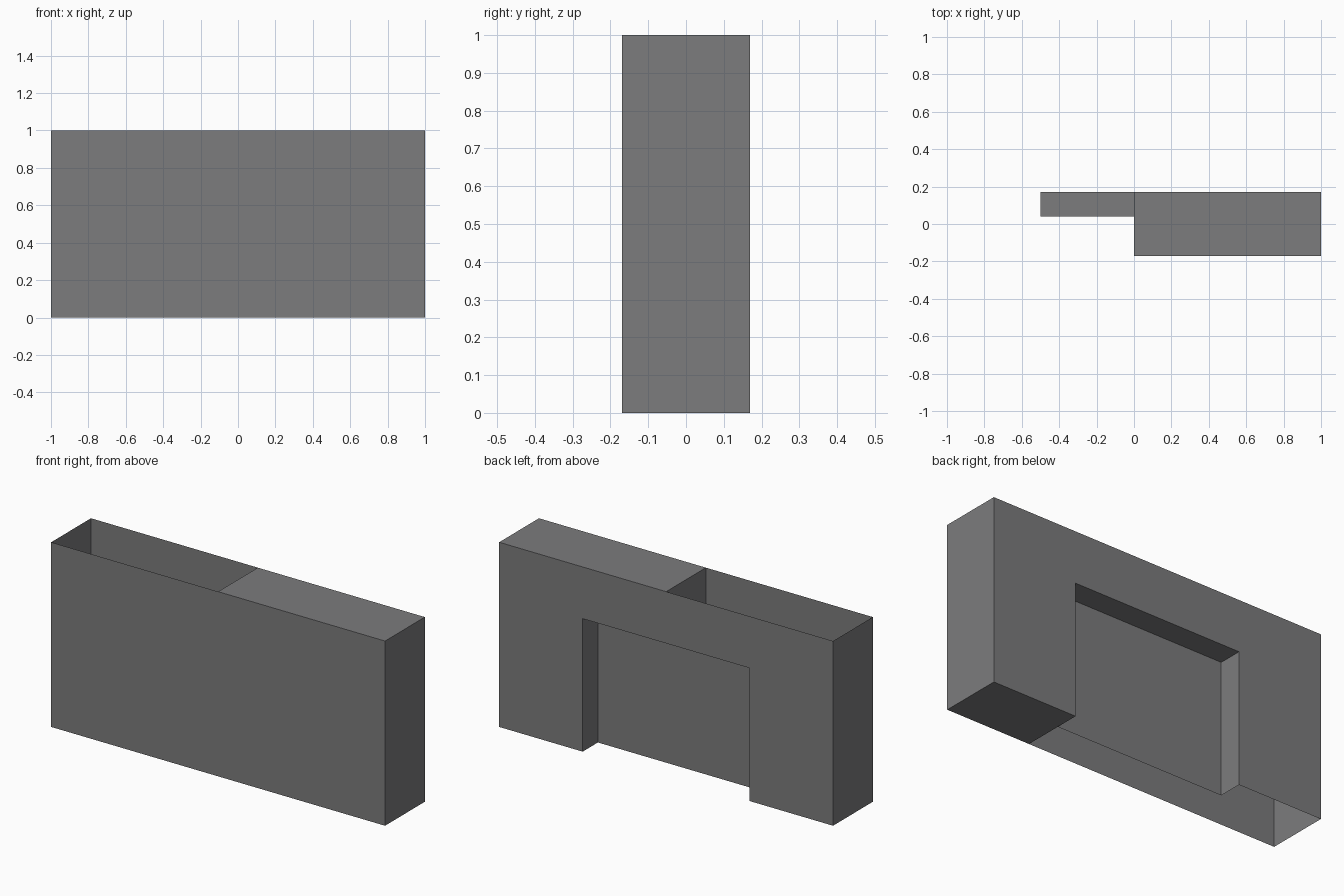
import bpy
import bmesh
from mathutils import Vector

if "Cube" in bpy.data.objects:
    bpy.data.objects.remove(bpy.data.objects["Cube"])

L, D, H = 1.0, 0.17, 1.0          # half length, half depth, height
R, RY, RZ = 0.5, 0.04, 0.72       # recess half width, panel position, height

grey = bpy.data.materials.new("mid_grey")
grey.diffuse_color = (0.2, 0.2, 0.205, 1.0)
grey.use_nodes = True
grey.node_tree.nodes["Principled BSDF"].inputs["Base Color"].default_value = grey.diffuse_color


def plane(axis, at, pts, facing):
    """Flat outline perpendicular to an axis, facing along +axis or -axis."""
    return axis, at, pts, facing


def rect(a0, a1, b0, b1):
    return [(a0, b0), (a1, b0), (a1, b1), (a0, b1)]


def build(name, planes):
    bm = bmesh.new()
    for axis, at, pts, facing in planes:
        verts = []
        for p in pts:
            co = list(p)
            co.insert(axis, at)
            verts.append(bm.verts.new(co))
        face = bm.faces.new(verts)
        face.normal_update()
        want = Vector((0, 0, 0))
        want[axis] = facing
        if face.normal.dot(want) < 0:
            face.normal_flip()
    bmesh.ops.remove_doubles(bm, verts=bm.verts, dist=1e-5)
    mesh = bpy.data.meshes.new(name)
    bm.to_mesh(mesh)
    bm.free()
    mesh.materials.append(grey)
    obj = bpy.data.objects.new(name, mesh)
    bpy.context.collection.objects.link(obj)
    return obj


X, Y, Z = 0, 1, 2

# Outer walls: plain front, arch-shaped back, both ends
arch = [(-L, 0), (-R, 0), (-R, RZ), (R, RZ), (R, 0), (L, 0), (L, H), (-L, H)]
build("outer_walls", [
    plane(Y, -D, rect(-L, L, 0, H), -1),
    plane(Y, D, arch, 1),
    plane(X, -L, rect(-D, D, 0, H), -1),
    plane(X, L, rect(-D, D, 0, H), 1),
])

# Caps closing the right half only
build("top_cap", [plane(Z, H, rect(0, L, -D, D), 1)])
build("bottom_cap", [plane(Z, 0, rect(R, L, -D, D), -1)])

# Recess in the back: two cheeks, ceiling and sunken panel
build("recess", [
    plane(X, -R, rect(RY, D, 0, RZ), 1),
    plane(X, R, rect(RY, D, 0, RZ), -1),
    plane(Z, RZ, rect(-R, R, RY, D), -1),
    plane(Y, RY, rect(-R, R, 0, RZ), 1),
])

# Hidden partitions that close off the right half inside
build("inner_partition", [
    plane(X, 0, rect(-D, D, RZ, H), -1),
    plane(X, R, rect(-D, RY, 0, RZ), -1),
    plane(Z, RZ, rect(0, R, -D, RY), -1),
])
